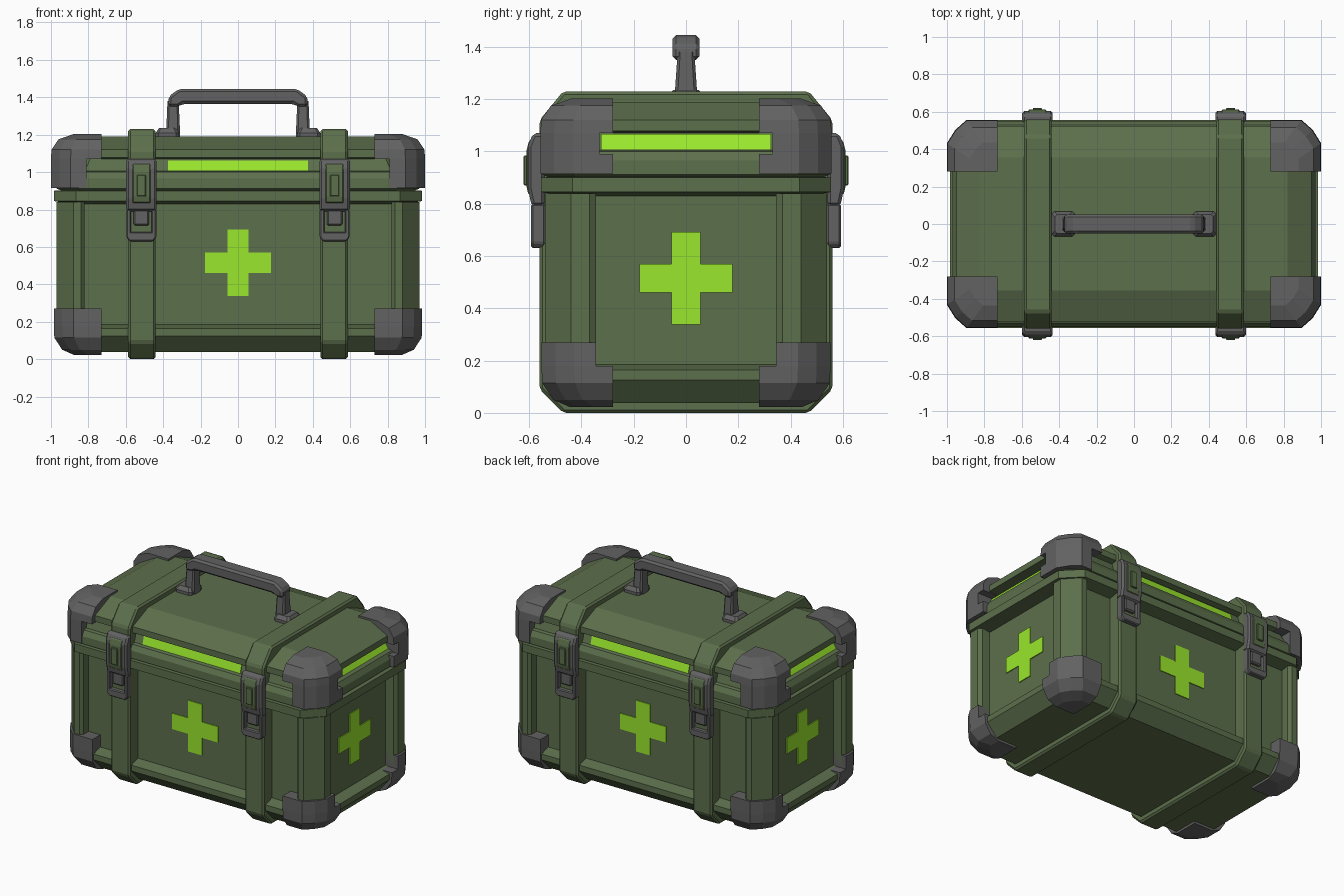
import bpy, bmesh


def material(name, rgb):
    m = bpy.data.materials.new(name)
    m.diffuse_color = (*rgb, 1)
    return m


GREEN = material("olive_green", (0.108, 0.16, 0.072))
GREY = material("dark_grey", (0.125, 0.122, 0.122))
LIME = material("lime_green", (0.33, 0.82, 0.026))


def finish(name, bm, mat, mirror="", bevel=0):
    bmesh.ops.recalc_face_normals(bm, faces=bm.faces)
    me = bpy.data.meshes.new(name)
    bm.to_mesh(me)
    bm.free()
    me.materials.append(mat)
    ob = bpy.data.objects.new(name, me)
    bpy.context.collection.objects.link(ob)
    if bevel:
        b = ob.modifiers.new("bevel", 'BEVEL')
        b.width, b.segments, b.limit_method = bevel, 1, 'ANGLE'
    if mirror:
        m = ob.modifiers.new("mirror", 'MIRROR')
        m.use_axis = ("x" in mirror, "y" in mirror, False)
        m.use_mirror_merge = False
    return ob


def skin(bm, rings):
    """Join stacked rings of points into a closed solid."""
    vs = [[bm.verts.new(p) for p in r] for r in rings]
    n = len(vs[0])
    for a, b in zip(vs, vs[1:]):
        for i in range(n):
            bm.faces.new((a[i], a[(i + 1) % n], b[(i + 1) % n], b[i]))
    bm.faces.new(vs[0][::-1])
    bm.faces.new(vs[-1])


def loft(name, rings, mat, mirror="", cx=0):
    """Stack of chamfered rectangles: (half x, half y, chamfer, z)."""
    bm = bmesh.new()
    out = []
    for x, y, c, z in rings:
        pts = [(x, y - c), (x - c, y), (c - x, y), (-x, y - c),
               (-x, c - y), (c - x, -y), (x - c, -y), (x, c - y)]
        out.append([(cx + px, py, z) for px, py in pts])
    skin(bm, out)
    return finish(name, bm, mat, mirror)


def prism(name, pts, axis, a, b, mat, mirror="", bevel=0):
    """Extrude a 2D outline from a to b along an axis."""
    place = {"x": lambda p, t: (t, p[0], p[1]),
             "y": lambda p, t: (p[0], t, p[1]),
             "z": lambda p, t: (p[0], p[1], t)}[axis]
    bm = bmesh.new()
    skin(bm, [[place(p, t) for p in pts] for t in (a, b)])
    return finish(name, bm, mat, mirror, bevel)


def box(name, x, y, z, mat, mirror="", bevel=0):
    pts = [(x[0], y[0]), (x[1], y[0]), (x[1], y[1]), (x[0], y[1])]
    return prism(name, pts, "z", z[0], z[1], mat, mirror, bevel)


def guard(name, x0, y0, x1, y1, levels):
    """Corner block with a chamfered outer edge; levels are (z, inset)."""
    bm = bmesh.new()
    rings = []
    for z, i in levels:
        a, b = x1 - i, y1 - i
        k = 1 - 2.5 * i
        rings.append([(p, q, z) for p, q in (
            (x0, y0), (a, y0), (a, b - 0.125 * k), (a - 0.045 * k, b - 0.053 * k),
            (a - 0.105 * k, b), (x0, b))])
    skin(bm, rings)
    return finish(name, bm, GREY, "xy")


# Case body: bottom rail, recessed walls, top rim
loft("case_body", [(0.89, 0.455, 0.08, 0.038), (0.965, 0.54, 0.10, 0.125), (0.965, 0.54, 0.10, 0.165),
                   (0.892, 0.466, 0.06, 0.185), (0.892, 0.466, 0.06, 0.83), (0.985, 0.555, 0.12, 0.845),
                   (0.985, 0.555, 0.12, 0.90), (0.93, 0.51, 0.10, 0.903)], GREEN)
prism("corner_column", [(0.82, 0.45), (0.82, 0.52), (0.84, 0.54), (0.88, 0.54), (0.97, 0.44),
                        (0.97, 0.37), (0.95, 0.345), (0.88, 0.345)], "z", 0.13, 0.84, GREEN, "xy")

# Lid: lower rim, recessed sloping band, lip and sloped top
loft("lid", [(0.93, 0.51, 0.10, 0.895), (0.97, 0.55, 0.12, 0.912), (0.97, 0.55, 0.12, 0.965),
             (0.95, 0.53, 0.11, 1.0), (0.92, 0.507, 0.10, 1.005), (0.88, 0.487, 0.09, 1.07),
             (0.95, 0.525, 0.11, 1.078), (0.95, 0.525, 0.11, 1.12), (0.82, 0.355, 0.05, 1.19)], GREEN)

# Straps around the whole case
prism("strap", [(-0.47, 0), (0.47, 0), (0.56, 0.09), (0.56, 1.12), (0.47, 1.23),
                (-0.47, 1.23), (-0.56, 1.12), (-0.56, 0.09)], "x", 0.44, 0.588, GREEN, "x", 0.012)

# Corner guards
guard("lid_guard_top", 0.73, 0.28, 1.0, 0.557, [(1.07, 0), (1.12, 0.003), (1.175, 0.04), (1.203, 0.12)])
guard("lid_guard_middle", 0.81, 0.33, 1.0, 0.557, [(0.99, 0), (1.07, 0)])
guard("lid_guard_lower", 0.81, 0.28, 1.0, 0.557, [(0.915, 0), (0.99, 0)])
guard("base_guard_bottom", 0.73, 0.28, 0.985, 0.553, [(0.022, 0.11), (0.05, 0.045), (0.115, 0.003), (0.18, 0)])
guard("base_guard_side", 0.73, 0.345, 0.985, 0.553, [(0.18, 0), (0.27, 0)])

# Crosses and light strips on all four sides
w, h, c = 0.055, 0.177, 0.515
cross = [(-w, -h), (w, -h), (w, -w), (h, -w), (h, w), (w, w),
         (w, h), (-w, h), (-w, w), (-h, w), (-h, -w), (-w, -w)]
cross = [(a, b + c) for a, b in cross]
prism("cross_long_side", cross, "y", 0.464, 0.472, LIME, "y")
prism("cross_end", cross, "x", 0.89, 0.898, LIME, "x")
prism("strip_long_side", [(0.504, 1.008), (0.512, 1.008), (0.496, 1.062), (0.488, 1.062)],
      "x", -0.375, 0.375, LIME, "y")
prism("strip_end", [(0.917, 1.008), (0.925, 1.008), (0.889, 1.066), (0.881, 1.066)],
      "y", -0.325, 0.325, LIME, "x")

# Handle: arch, tapered posts and feet
prism("handle_arch", [(-0.375, 1.35), (-0.37, 1.405), (-0.315, 1.445), (0.315, 1.445), (0.37, 1.405),
                      (0.375, 1.35), (0.32, 1.35), (0.295, 1.365), (-0.295, 1.365), (-0.32, 1.35)],
      "y", -0.052, 0.052, GREY, "", 0.014)
loft("handle_post", [(0.038, 0.045, 0.012, 1.19), (0.03, 0.032, 0.01, 1.38)], GREY, "x", 0.347)
loft("handle_foot", [(0.062, 0.068, 0.015, 1.18), (0.062, 0.068, 0.015, 1.21),
                     (0.045, 0.05, 0.012, 1.235)], GREY, "x", 0.378)

# Latches on front and back: lever, green insert, catch loop
prism("latch_lever", [(0.54, 1.07), (0.585, 1.07), (0.605, 1.02), (0.605, 0.86), (0.59, 0.79), (0.54, 0.79)],
      "x", 0.435, 0.598, GREY, "xy", 0.012)
prism("latch_insert", [(0.59, 1.045), (0.601, 1.04), (0.611, 1.0), (0.611, 0.87), (0.603, 0.835), (0.59, 0.835)],
      "x", 0.468, 0.564, GREEN, "xy", 0.004)
box("latch_button", (0.492, 0.541), (0.60, 0.621), (0.87, 0.985), GREEN, "xy", 0.004)
box("latch_loop_left", (0.437, 0.462), (0.54, 0.592), (0.65, 0.80), GREY, "xy", 0.006)
box("latch_loop_right", (0.571, 0.596), (0.54, 0.592), (0.65, 0.80), GREY, "xy", 0.006)
prism("latch_loop_bottom", [(0.437, 0.68), (0.437, 0.65), (0.455, 0.63), (0.578, 0.63),
                            (0.596, 0.65), (0.596, 0.68)], "y", 0.54, 0.592, GREY, "xy", 0.006)
box("latch_catch", (0.475, 0.558), (0.54, 0.583), (0.715, 0.80), GREY, "xy", 0.008)
